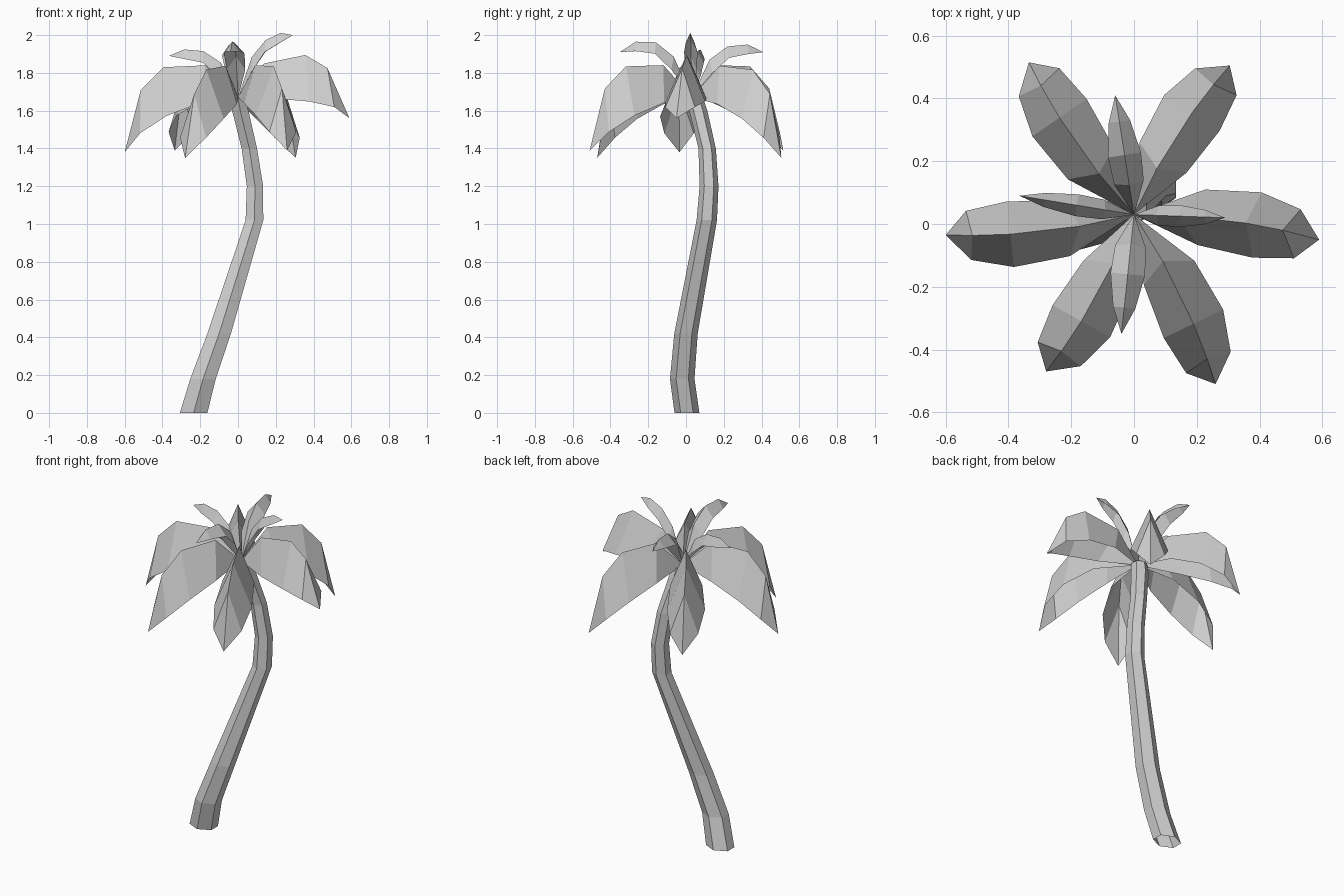
import bpy, bmesh, math
from mathutils import Vector

cube = bpy.data.objects.get("Cube")
if cube:
    bpy.data.objects.remove(cube)

grey = bpy.data.materials.new("plain_grey")
grey.use_nodes = True
colour = (0.62, 0.62, 0.62, 1)
grey.diffuse_color = colour
grey.node_tree.nodes["Principled BSDF"].inputs["Base Color"].default_value = colour


def finish(bm, name):
    mesh = bpy.data.meshes.new(name)
    bm.to_mesh(mesh)
    bm.free()
    mesh.materials.append(grey)
    obj = bpy.data.objects.new(name, mesh)
    bpy.context.collection.objects.link(obj)


# Trunk: open six-sided tube along a bent path (x, y, z, radius x, radius y)
def make_trunk(path, sides=6):
    bm = bmesh.new()
    rings = []
    for x, y, z, rx, ry in path:
        ring = []
        for i in range(sides):
            a = math.tau * i / sides - math.pi / 2
            ring.append(bm.verts.new((x + rx * math.cos(a), y + ry * math.sin(a), z)))
        rings.append(ring)
    for low, high in zip(rings, rings[1:]):
        for i in range(sides):
            j = (i + 1) % sides
            bm.faces.new((low[i], low[j], high[j], high[i]))
    finish(bm, "trunk")


make_trunk([
    (-0.235, 0.005, 0, 0.084, 0.066),
    (-0.185, -0.02, 0.18, 0.078, 0.065),
    (-0.1, 0, 0.42, 0.072, 0.062),
    (0.087, 0.11, 1.02, 0.054, 0.054),
    (0.09, 0.122, 1.2, 0.05, 0.05),
    (0.06, 0.112, 1.4, 0.047, 0.046),
    (0.012, 0.065, 1.6, 0.05, 0.048),
    (0, 0.045, 1.67, 0.045, 0.045),
])

CROWN = Vector((0, 0.03, 1.67))


# Frond: a folded sheet with a raised ridge and two hanging edges
# Sections are (fraction along ridge, ridge z, fraction along edge, edge z, width)
def make_frond(name, tip, sections, tip_z, lift, width, bow=0, arch=0, shift=0):
    bm = bmesh.new()
    reach = Vector((tip[0], tip[1], 0)) - Vector((CROWN.x, CROWN.y, 0))
    side = Vector((-reach.y, reach.x, 0)).normalized()

    def point(f, z, offset=0):
        hump = 4 * f * (1 - f)
        p = CROWN + reach * f + side * (offset + bow * hump)
        p.z = z + lift * f * f + arch * hump
        return bm.verts.new(p)

    base = bm.verts.new(CROWN)
    end = point(1, tip_z)
    rows = [(point(ef, ez, w * width), point(rf - shift, rz), point(ef, ez, -w * width))
            for rf, rz, ef, ez, w in sections]
    for k in (0, 1):
        bm.faces.new((base, rows[0][k + 1], rows[0][k]))
        bm.faces.new((end, rows[-1][k], rows[-1][k + 1]))
        for a, b in zip(rows, rows[1:]):
            bm.faces.new((a[k], a[k + 1], b[k + 1], b[k]))
    finish(bm, name)


LARGE = [(0.29, 1.84, 0.36, 1.64, 0.85), (0.66, 1.83, 0.66, 1.57, 1), (0.86, 1.71, 0.88, 1.48, 0.75)]
SMALL = [(0.25, 1.87, 0.27, 1.8, 0.9), (0.5, 1.94, 0.5, 1.88, 1), (0.78, 1.95, 0.78, 1.9, 0.65)]

# Six large drooping fronds, all bowed the same way round
for name, tip, lift, shift in [
    ("large_frond_right", (-0.6, -0.035), 0, 0),
    ("large_frond_left", (0.59, -0.05), 0.18, 0.06),
    ("large_frond_front_right", (-0.28, -0.47), -0.03, 0),
    ("large_frond_front_left", (0.26, -0.51), 0.01, 0),
    ("large_frond_back_left", (0.305, 0.505), -0.03, 0),
    ("large_frond_back_right", (-0.335, 0.515), 0.01, 0),
]:
    make_frond(name, tip, LARGE, 1.38, lift, 0.105, bow=0.022, shift=shift)

# Four small upright fronds
for name, tip, lift, width, arch in [
    ("small_frond_back", (-0.06, 0.41), 0, 0.053, 0),
    ("small_frond_right", (-0.365, 0.09), -0.02, 0.035, -0.02),
    ("small_frond_left", (0.29, 0.02), 0.09, 0.035, 0.01),
    ("small_frond_front", (-0.04, -0.35), 0, 0.055, 0.022),
]:
    make_frond(name, tip, SMALL, 1.91, lift, width, arch=arch)
